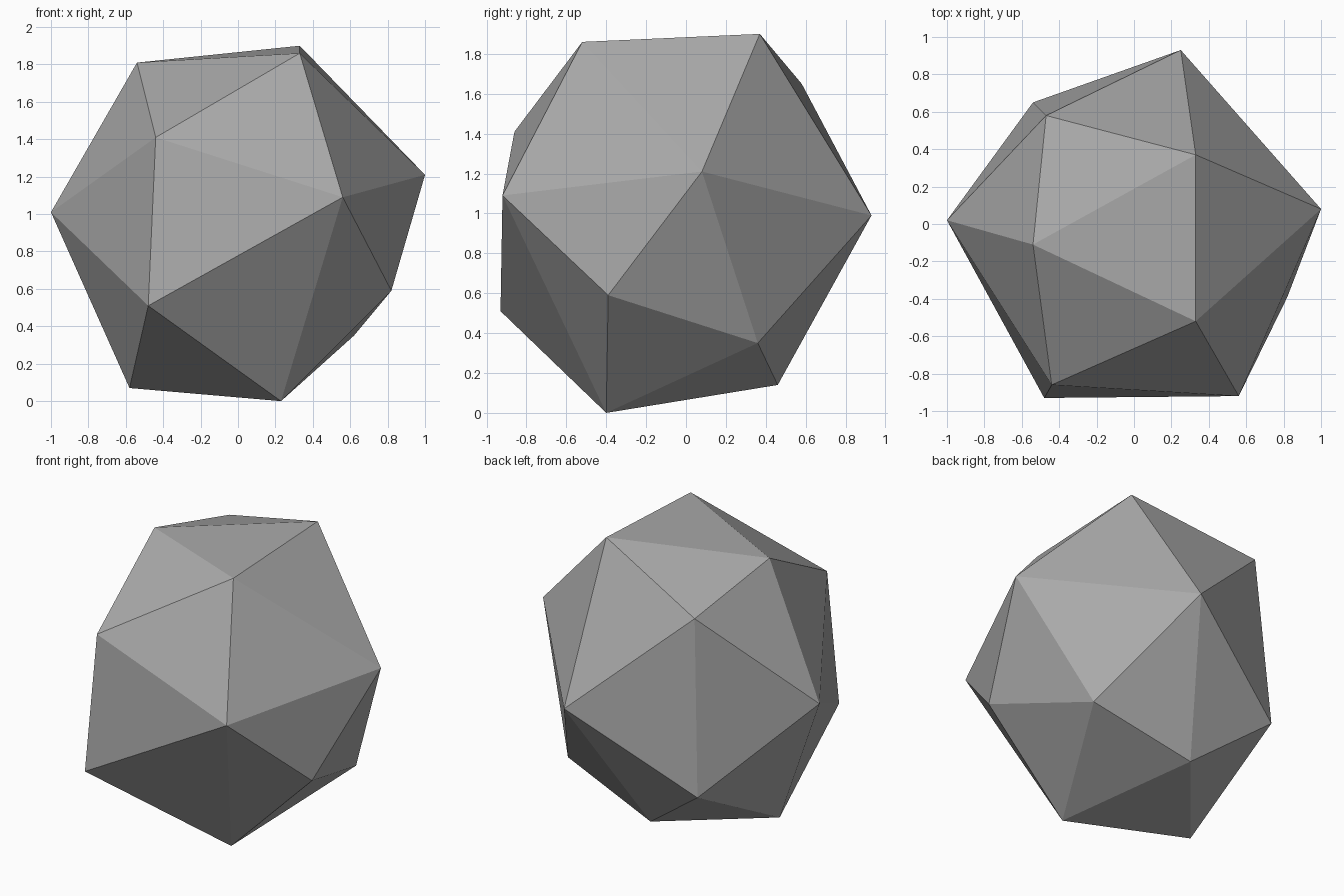
import bpy
import bmesh

# Remove the default cube only
cube = bpy.data.objects.get("Cube")
if cube:
    bpy.data.objects.remove(cube, do_unlink=True)


def make_material(name, colour):
    material = bpy.data.materials.new(name)
    material.use_nodes = True
    material.diffuse_color = colour
    material.node_tree.nodes["Principled BSDF"].inputs["Base Color"].default_value = colour
    return material


def make_hull(name, corners, material):
    """Wrap a faceted convex shell around a few corner points."""
    bm = bmesh.new()
    for corner in corners:
        bm.verts.new(corner)
    bmesh.ops.convex_hull(bm, input=list(bm.verts))
    bmesh.ops.recalc_face_normals(bm, faces=list(bm.faces))
    mesh = bpy.data.meshes.new(name)
    bm.to_mesh(mesh)
    bm.free()
    mesh.shade_flat()
    mesh.materials.append(material)
    rock = bpy.data.objects.new(name, mesh)
    bpy.context.collection.objects.link(rock)
    return rock


# Crown of the boulder
crown = [
    (-0.54, -0.11, 1.81), (0.33, -0.52, 1.86), (0.33, 0.37, 1.90),
    (-0.47, 0.58, 1.65), (-0.44, -0.86, 1.41),
]

# Widest belt of corners
belt = [
    (-1.0, 0.02, 1.01), (0.56, -0.92, 1.09), (1.0, 0.08, 1.21),
    (0.25, 0.93, 0.99),
]

# Lower flanks
flanks = [
    (-0.48, -0.93, 0.51), (0.82, -0.39, 0.59), (0.62, 0.36, 0.35),
    (-0.54, 0.65, 0.50),
]

# Three corners near the ground
base = [(0.23, -0.40, 0.0), (-0.58, -0.16, 0.07), (-0.06, 0.46, 0.14)]

stone_grey = make_material("stone grey", (0.4, 0.4, 0.4, 1.0))
make_hull("boulder", crown + belt + flanks + base, stone_grey)
